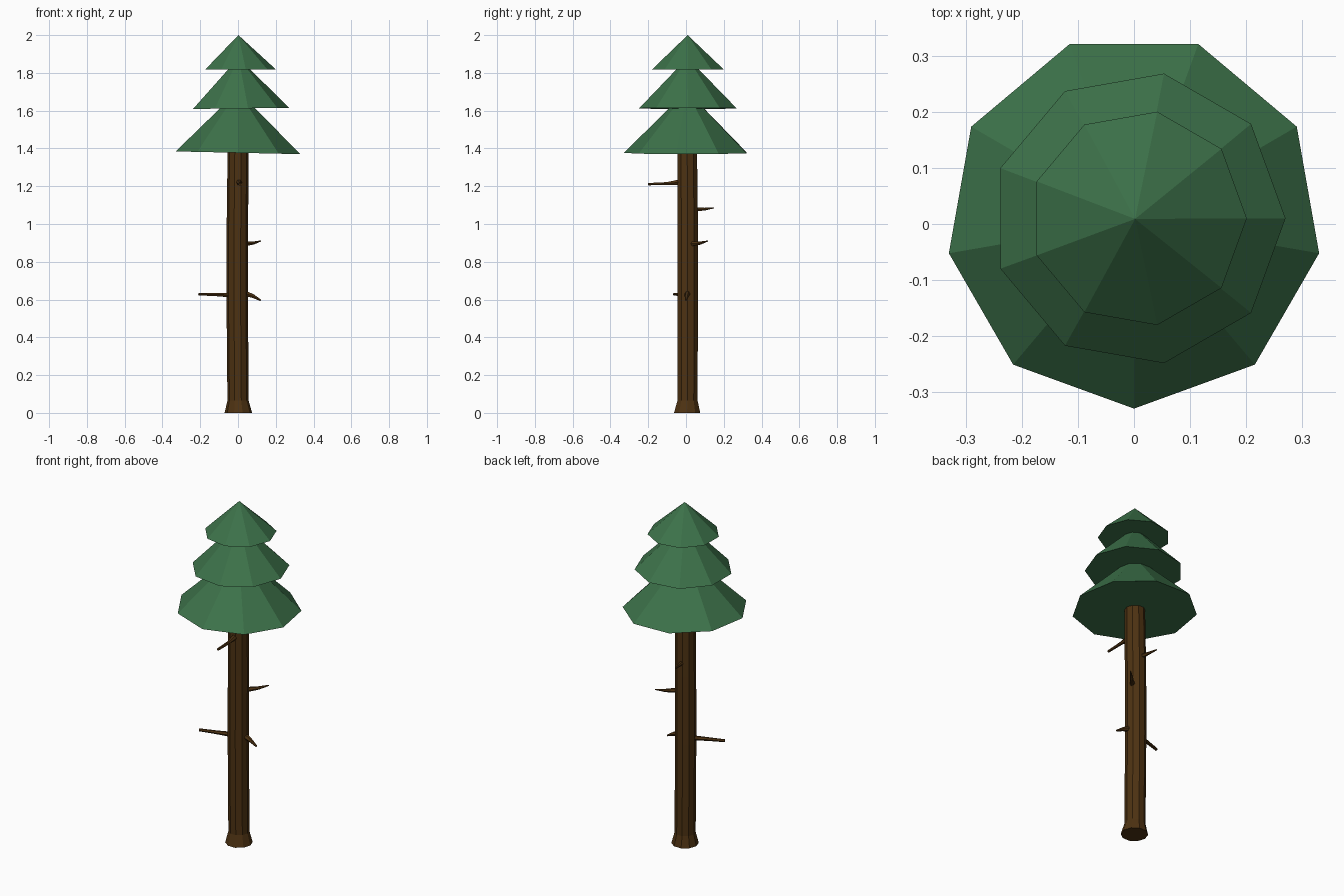
import bpy, bmesh, math
from mathutils import Vector

if "Cube" in bpy.data.objects:
    bpy.data.objects.remove(bpy.data.objects["Cube"], do_unlink=True)


def material(name, rgb):
    mat = bpy.data.materials.new(name)
    mat.use_nodes = True
    mat.diffuse_color = (*rgb, 1)
    mat.node_tree.nodes["Principled BSDF"].inputs["Base Color"].default_value = (*rgb, 1)
    return mat


GREEN = material("pine green", (0.046, 0.168, 0.068))
BROWN = material("bark brown", (0.075, 0.032, 0.006))


def finish(bm, name, mat):
    bmesh.ops.recalc_face_normals(bm, faces=bm.faces)
    mesh = bpy.data.meshes.new(name)
    bm.to_mesh(mesh)
    bm.free()
    mesh.materials.append(mat)
    obj = bpy.data.objects.new(name, mesh)
    bpy.context.collection.objects.link(obj)
    return obj


def tube(name, points, radii, sides, mat, upright=False):
    """Closed flat-sided tube through points, one radius per point."""
    bm = bmesh.new()
    pts = [Vector(p) for p in points]
    axis = Vector((0, 0, 1)) if upright else (pts[-1] - pts[0]).normalized()
    u = Vector((1, 0, 0)) if upright else axis.cross(Vector((0, 0, 1))).normalized()
    v = axis.cross(u)
    rings = []
    for p, r in zip(pts, radii):
        angles = [math.tau * i / sides for i in range(sides)]
        rings.append([bm.verts.new(p + r * (u * math.cos(a) + v * math.sin(a))) for a in angles])
    for low, high in zip(rings, rings[1:]):
        for i in range(sides):
            j = (i + 1) % sides
            bm.faces.new((low[i], low[j], high[j], high[i]))
    bm.faces.new(rings[0])
    bm.faces.new(rings[-1])
    return finish(bm, name, mat)


def foliage(name, centre, radius, base, apex, start, tilt):
    """Nine-sided cone with a slightly tilted flat underside."""
    bm = bmesh.new()
    ring = []
    for i in range(9):
        a = math.radians(start) + math.tau * i / 9
        x, y = radius * math.cos(a), radius * math.sin(a)
        ring.append(bm.verts.new((centre[0] + x, centre[1] + y, base + tilt * x)))
    tip = bm.verts.new(apex)
    for i in range(9):
        bm.faces.new((ring[i], ring[(i + 1) % 9], tip))
    bm.faces.new(ring)
    return finish(bm, name, GREEN)


# Foliage tiers
foliage("lower_foliage", (0, 0.006), 0.335, 1.377, (0, 0.005, 1.705), -90, -0.022)
foliage("middle_foliage", (0.008, 0.01), 0.262, 1.612, (0.003, 0.008, 1.88), 0, 0.012)
foliage("top_foliage", (0.008, 0.01), 0.193, 1.818, (0.002, 0.009, 2.0), 0, 0)

# Trunk with flared foot
tube("trunk",
     [(0.002, 0.006, 0), (0, 0.008, 0.065), (-0.004, 0.009, 0.6), (-0.003, 0.009, 1.0), (0, 0.006, 1.39)],
     [0.073, 0.056, 0.057, 0.057, 0.055], 10, BROWN, upright=True)

# Bare branch stubs: path points and matching radii
branches = {
    "upper_front_branch": ([(0.005, -0.03, 1.222), (0.01, -0.1, 1.214), (0.01, -0.2, 1.211)],
                           [0.017, 0.009, 0.007]),
    "upper_back_branch": ([(-0.01, 0.05, 1.078), (-0.02, 0.1, 1.079), (-0.035, 0.147, 1.085)],
                          [0.013, 0.008, 0.003]),
    "middle_left_branch": ([(0.035, 0.03, 0.895), (0.08, 0.075, 0.899), (0.12, 0.115, 0.91)],
                           [0.014, 0.009, 0.003]),
    "lower_right_branch": ([(-0.04, -0.002, 0.624), (-0.12, -0.032, 0.627), (-0.208, -0.062, 0.629)],
                           [0.014, 0.010, 0.008]),
    "lower_left_branch": ([(0.04, 0.008, 0.632), (0.08, 0.004, 0.618), (0.12, 0, 0.596)],
                          [0.016, 0.011, 0.005]),
}
for name, (path, radii) in branches.items():
    tube(name, path, radii, 6, BROWN)
